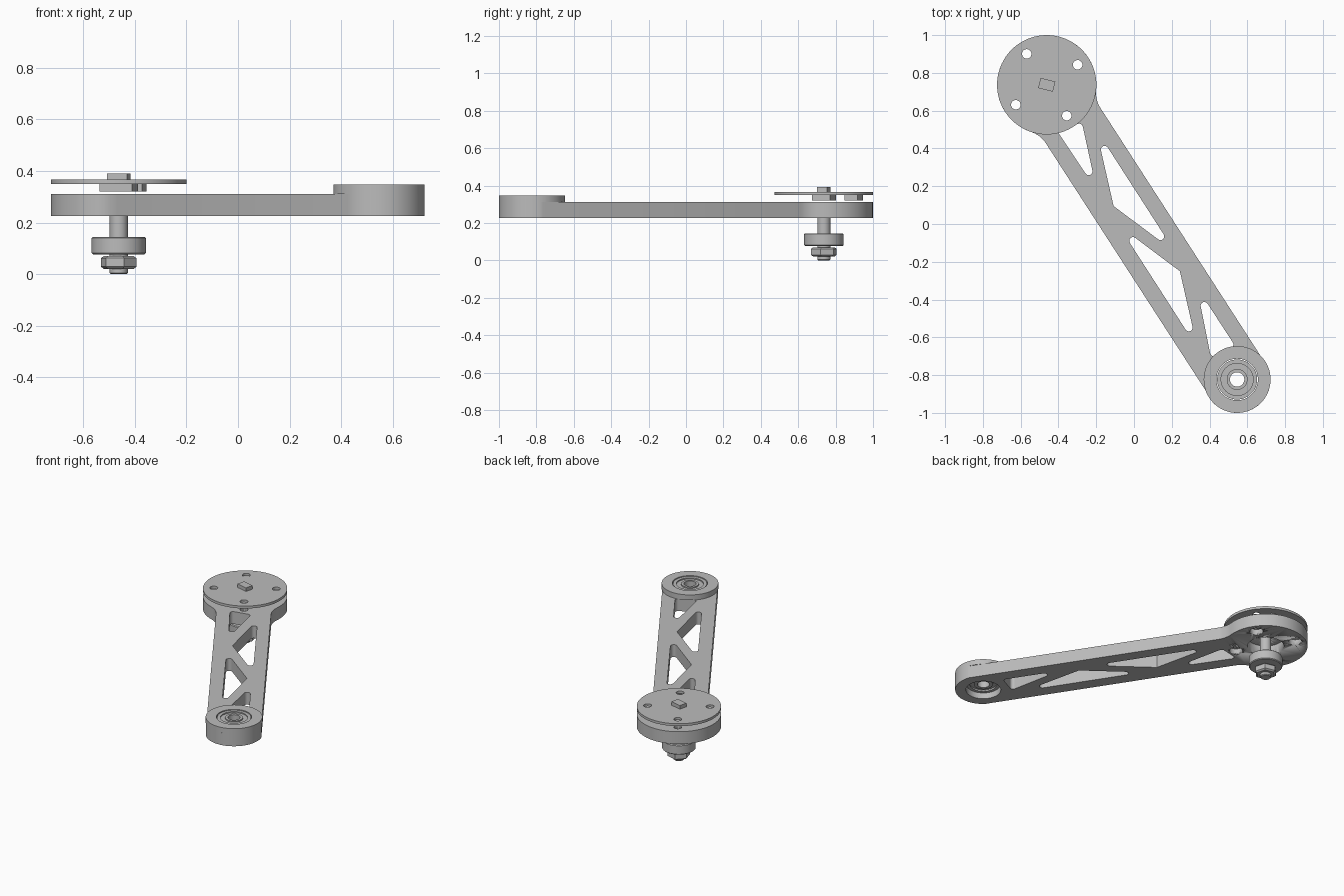
import bpy, bmesh, math
from mathutils import Vector

cube = bpy.data.objects.get("Cube")
if cube:
    bpy.data.objects.remove(cube, do_unlink=True)

grey = bpy.data.materials.new("plain grey")
grey.use_nodes = True
GREY = (0.5, 0.5, 0.5, 1)
grey.diffuse_color = GREY
grey.node_tree.nodes["Principled BSDF"].inputs["Base Color"].default_value = GREY

# Hub centre, pivot centre and the arm axis between them
A, B = Vector((-0.462, 0.737)), Vector((0.546, -0.823))
AXIS = (B - A).normalized()
SIDE = Vector((-AXIS.y, AXIS.x))
TILT = math.radians(-14)
HUB_R, PIVOT_R, HALF = 0.263, 0.177, 0.172


def finish(name, bm):
    bmesh.ops.remove_doubles(bm, verts=bm.verts, dist=1e-5)
    bmesh.ops.recalc_face_normals(bm, faces=bm.faces)
    mesh = bpy.data.meshes.new(name)
    bm.to_mesh(mesh)
    bm.free()
    mesh.materials.append(grey)
    ob = bpy.data.objects.new(name, mesh)
    bpy.context.collection.objects.link(ob)
    bpy.ops.object.select_all(action='DESELECT')
    ob.select_set(True)
    bpy.context.view_layer.objects.active = ob
    bpy.ops.object.shade_smooth_by_angle(angle=math.radians(30))
    return ob


def arc(c, r, a0, a1, n):
    return [c + r * Vector((math.cos(t), math.sin(t)))
            for t in (a0 + (a1 - a0) * i / n for i in range(n + 1))]


def circle(c, r, n=48):
    return arc(c, r, 0, math.tau, n)[:-1]


def plate(name, loops, z0, z1):
    """Flat plate; first loop is the outline, the rest are holes."""
    bm = bmesh.new()
    rims = ([], [])
    for loop in loops:
        low, high = [[bm.verts.new((p.x, p.y, z)) for p in loop] for z in (z0, z1)]
        for i in range(len(loop)):
            j = (i + 1) % len(loop)
            bm.faces.new((low[i], low[j], high[j], high[i]))
            for rim, ring in zip(rims, (low, high)):
                rim.append(bm.edges.get((ring[i], ring[j])))
    for rim in rims:
        bmesh.ops.triangle_fill(bm, edges=rim, use_beauty=True)
    return finish(name, bm)


def lathe(name, c, profile, seg=48, turn=0.0):
    """Spin a closed (radius, height) profile about a vertical axis."""
    bm = bmesh.new()
    rings = [[bm.verts.new((p.x, p.y, z)) for p in arc(c, r, turn, turn + math.tau, seg)[:-1]]
             for r, z in profile]
    for k, ring in enumerate(rings):
        m = (k + 1) % len(rings)
        if profile[k][0] == 0 and profile[m][0] == 0:
            continue
        for i in range(seg):
            j = (i + 1) % seg
            bm.faces.new((ring[i], ring[j], rings[m][j], rings[m][i]))
    return finish(name, bm)


def cylinder(name, c, r, z0, z1):
    return lathe(name, c, [(0, z0), (r, z0), (r, z1), (0, z1)])


def block(name, c, sx, sy, z0, z1):
    ux = Vector((math.cos(TILT), math.sin(TILT))) * sx / 2
    uy = Vector((-math.sin(TILT), math.cos(TILT))) * sy / 2
    return plate(name, [[c - ux - uy, c + ux - uy, c + ux + uy, c - ux + uy]], z0, z1)


def rounded(corners, radius=0.02):
    """Triangle with rounded corners; a corner's third value 0 keeps it sharp."""
    out = []
    for i, (x, y, soft) in enumerate(corners):
        p = Vector((x, y))
        if not soft:
            out.append(p)
            continue
        a = (Vector(corners[i - 1][:2]) - p).normalized()
        b = (Vector(corners[(i + 1) % len(corners)][:2]) - p).normalized()
        half = a.angle(b) / 2
        c = p + (a + b).normalized() * radius / math.sin(half)
        s = p + a * radius / math.tan(half) - c
        e = p + b * radius / math.tan(half) - c
        sweep = math.atan2(s.x * e.y - s.y * e.x, s.dot(e))
        t = math.atan2(s.y, s.x)
        out += arc(c, radius, t, t + sweep, 8)
    return out


# Arm outline in axis coordinates: pivot end, fillets, hub
FILLET = 0.15
fu = math.sqrt((HUB_R + FILLET) ** 2 - (HALF + FILLET) ** 2)
fa = math.atan2(HALF + FILLET, fu)
length = (B - A).length
pa = math.asin(HALF / PIVOT_R)
flat = arc(Vector((length, 0)), PIVOT_R, -pa, pa, 32)
flat += arc(Vector((fu, HALF + FILLET)), FILLET, -math.pi / 2, fa - math.pi, 8)
flat += arc(Vector((0, 0)), HUB_R, fa, math.tau - fa, 48)[1:-1]
flat += arc(Vector((fu, -HALF - FILLET)), FILLET, math.pi - fa, math.pi / 2, 8)
outline = [A + AXIS * p.x + SIDE * p.y for p in flat]

# Truss windows
windows = [
    rounded([(-0.415, 0.505, 1), (-0.198, 0.18, 1), (-0.275, 0.535, 1)]),
    rounded([(-0.20, 0.50, 1), (-0.108, 0.095, 0), (0.217, -0.148, 1)]),
    rounded([(0.335, -0.655, 1), (0.243, -0.25, 0), (-0.082, -0.007, 1)]),
    rounded([(0.333, -0.335, 1), (0.535, -0.645, 1), (0.408, -0.71, 1)]),
]
bolt_spots = [A + d * 0.195 for d in (AXIS, SIDE, -AXIS, -SIDE)]
bolt_holes = [circle(p, 0.025, 24) for p in bolt_spots]

# Arm body with counterbores and a bearing pocket cut from below
arm = plate("arm", [outline, circle(A, 0.038), circle(B, 0.11)] + windows + bolt_holes,
            0.226, 0.311)
cutters = [cylinder("cutter", p, 0.042, 0.2, 0.265) for p in bolt_spots]
cutters.append(cylinder("cutter", A, 0.115, 0.2, 0.295))
for cutter in cutters:
    cutter.hide_render = True
    mod = arm.modifiers.new("cut", 'BOOLEAN')
    mod.operation, mod.solver, mod.object = 'DIFFERENCE', 'EXACT', cutter
    bpy.context.view_layer.objects.active = arm
    bpy.ops.object.modifier_apply(modifier=mod.name)
    bpy.data.objects.remove(cutter, do_unlink=True)

# Pivot end: raised boss and its bearing
plate("pivot_boss", [circle(B, PIVOT_R, 64), circle(B, 0.11)], 0.311, 0.347)
lathe("pivot_bearing", B, [
    (0.038, 0.265), (0.06, 0.265), (0.06, 0.275), (0.085, 0.275), (0.085, 0.265),
    (0.106, 0.265), (0.106, 0.343), (0.085, 0.343), (0.085, 0.335), (0.055, 0.335),
    (0.055, 0.343), (0.038, 0.343)])

# Hub cover disc with the blocks above and below it
plate("cover_disc", [circle(A, HUB_R, 72)] + bolt_holes, 0.349, 0.366)
block("top_block", A, 0.08, 0.055, 0.366, 0.391)
block("lower_block", A, 0.13, 0.1, 0.321, 0.349)
up = Vector((-math.sin(TILT), math.cos(TILT)))
block("side_block", A + up * 0.165, 0.12, 0.07, 0.321, 0.349)

# Shaft, loose bearing and hex nut
lathe("shaft", A, [(0, 0), (0.03, 0), (0.035, 0.005), (0.035, 0.311), (0, 0.311)])
lathe("hub_bearing", A, [
    (0.036, 0.077), (0.1, 0.077), (0.105, 0.082), (0.105, 0.14), (0.1, 0.145), (0.036, 0.145)])
lathe("hex_nut", A, [
    (0.03, 0.021), (0.06, 0.021), (0.071, 0.029), (0.071, 0.062), (0.06, 0.07), (0.03, 0.07)],
    seg=6, turn=TILT)
